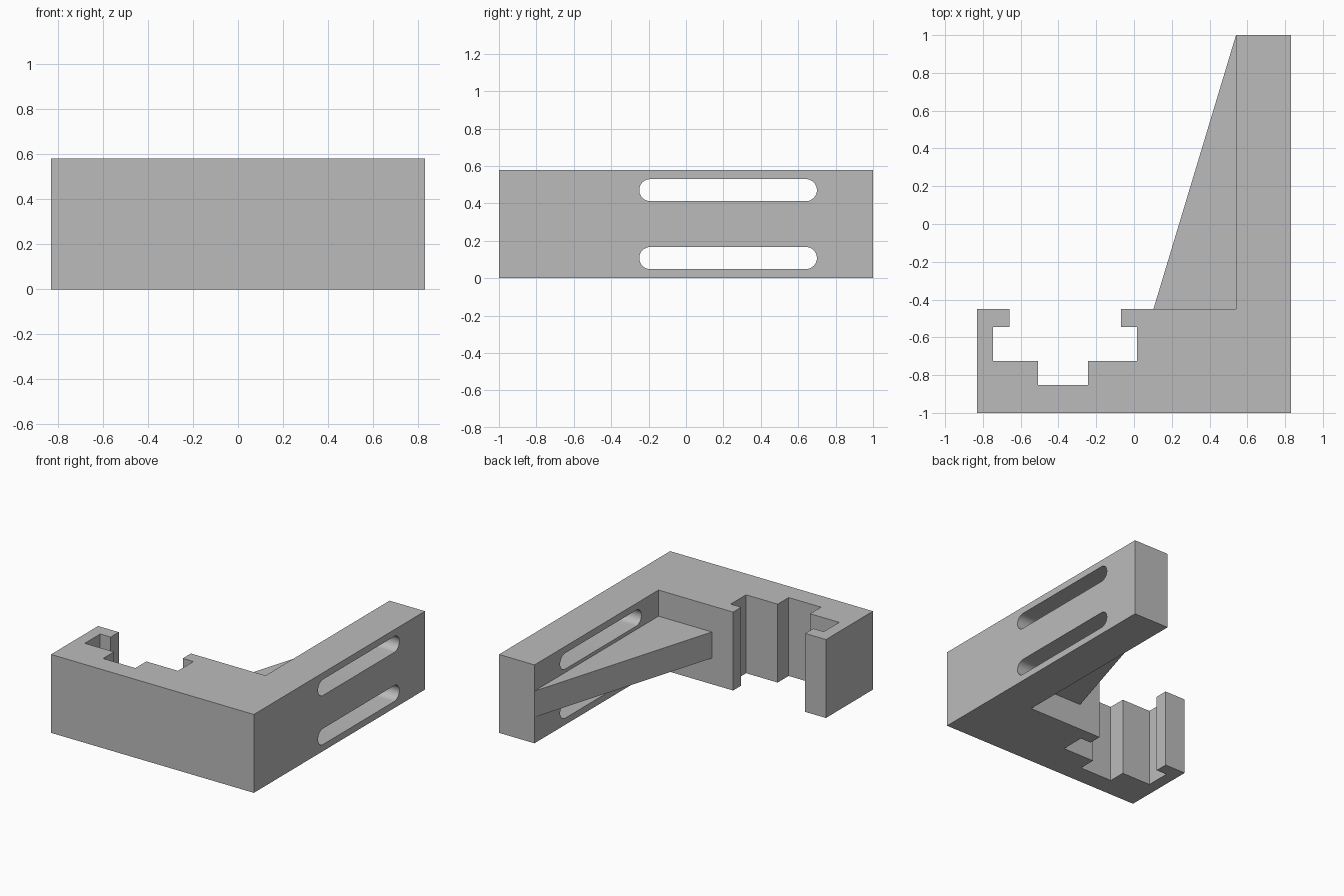
import bpy
import bmesh
from math import cos, sin, pi, radians
from mathutils import Vector

cube = bpy.data.objects.get("Cube")
if cube:
    bpy.data.objects.remove(cube, do_unlink=True)

HEIGHT = 0.58

grey = bpy.data.materials.new("plain grey")
grey.use_nodes = True
grey.diffuse_color = (0.5, 0.5, 0.5, 1)
grey.node_tree.nodes["Principled BSDF"].inputs["Base Color"].default_value = (0.5, 0.5, 0.5, 1)


def prism(name, points, offset):
    """Extrude a closed outline of 3D points along an offset."""
    bm = bmesh.new()
    face = bm.faces.new([bm.verts.new(p) for p in points])
    extruded = bmesh.ops.extrude_face_region(bm, geom=[face])["geom"]
    verts = [g for g in extruded if isinstance(g, bmesh.types.BMVert)]
    bmesh.ops.translate(bm, verts=verts, vec=Vector(offset))
    bmesh.ops.recalc_face_normals(bm, faces=bm.faces)
    mesh = bpy.data.meshes.new(name)
    bm.to_mesh(mesh)
    bm.free()
    mesh.materials.append(grey)
    obj = bpy.data.objects.new(name, mesh)
    bpy.context.collection.objects.link(obj)
    return obj


def slot_cutter(name, y0, y1, z, radius, steps=16):
    """Round-ended bar that runs through the side arm along x."""
    points = []
    for centre, start in ((y1 - radius, -pi / 2), (y0 + radius, pi / 2)):
        for i in range(steps + 1):
            a = start + pi * i / steps
            points.append((0.4, centre + radius * cos(a), z + radius * sin(a)))
    cutter = prism(name, points, (0.6, 0, 0))
    cutter.hide_render = True
    return cutter


# L-shaped bracket with a stepped, lipped channel in the short arm
outline = [
    (-0.83, -1), (0.83, -1), (0.83, 1), (0.54, 1), (0.54, -0.45),
    (-0.07, -0.45), (-0.07, -0.545), (0.016, -0.545), (0.016, -0.725),
    (-0.243, -0.725), (-0.243, -0.853), (-0.508, -0.853), (-0.508, -0.725),
    (-0.746, -0.725), (-0.746, -0.545), (-0.66, -0.545), (-0.66, -0.45),
    (-0.83, -0.45),
]
bracket = prism("bracket", [(x, y, 0) for x, y in outline], (0, 0, HEIGHT))

# Two mounting slots through the long arm
bpy.context.view_layer.objects.active = bracket
for label, z in (("lower", 0.108), ("upper", 0.471)):
    cutter = slot_cutter(label + "_slot_cutter", -0.25, 0.70, z, 0.059)
    mod = bracket.modifiers.new(label + " slot", "BOOLEAN")
    mod.operation = "DIFFERENCE"
    mod.solver = "EXACT"
    mod.object = cutter
    bpy.ops.object.modifier_apply(modifier=mod.name)
    bpy.data.objects.remove(cutter, do_unlink=True)

# Triangular rib between the two arms, a third of the height
third = HEIGHT / 3
rib = [(0.103, -0.45), (0.54, -0.45), (0.54, 1)]
prism("stiffening_rib", [(x, y, third) for x, y in rib], (0, 0, third))

# Smooth the rounded slot ends and keep the other edges sharp
bpy.ops.object.select_all(action="DESELECT")
bracket.select_set(True)
bpy.context.view_layer.objects.active = bracket
bpy.ops.object.shade_smooth_by_angle(angle=radians(30))
